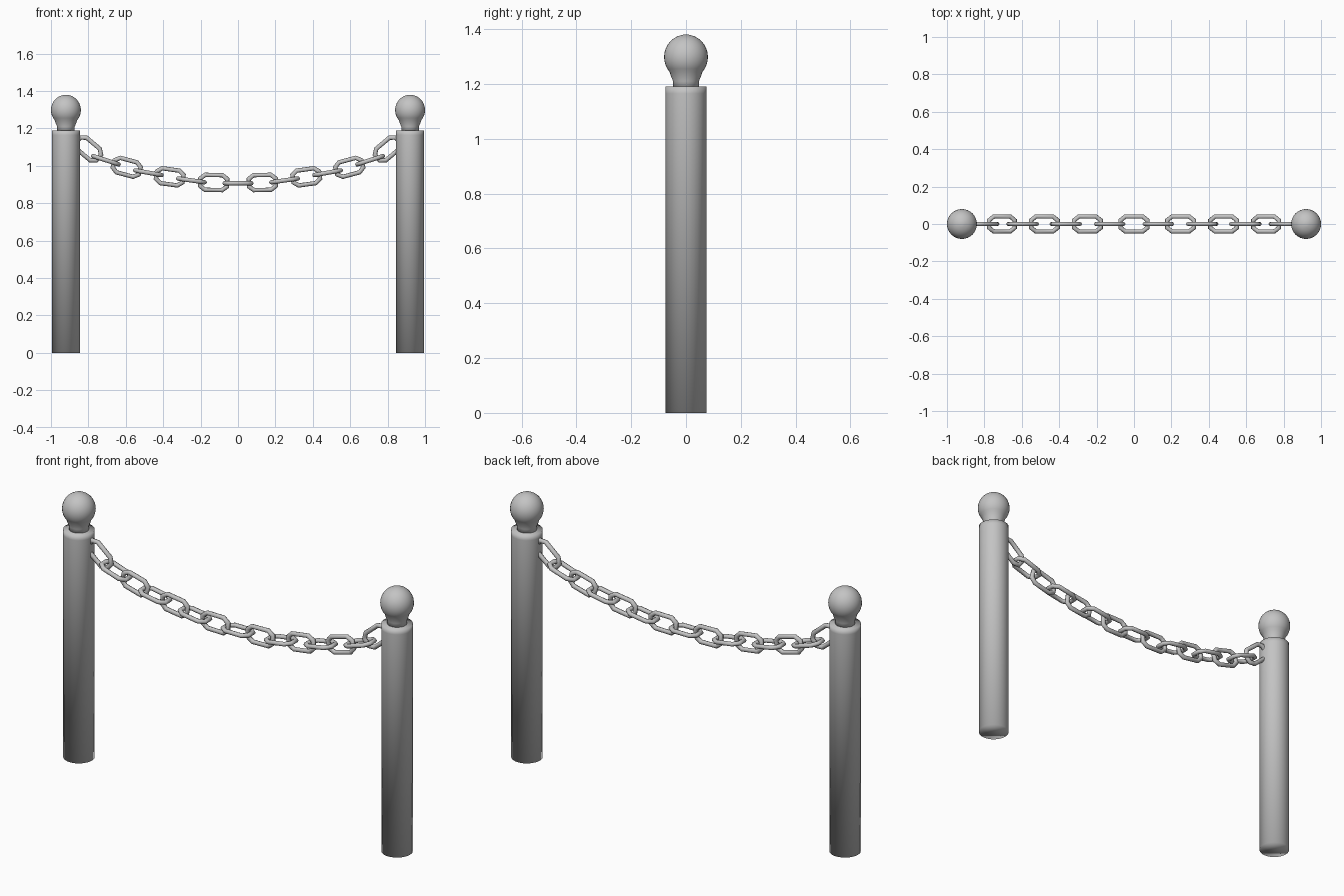
import bpy, bmesh
from math import cos, sin, pi, radians
from mathutils import Matrix, Vector

if "Cube" in bpy.data.objects:
    bpy.data.objects.remove(bpy.data.objects["Cube"], do_unlink=True)

metal = bpy.data.materials.new("grey metal")
metal.use_nodes = True
grey = (0.55, 0.55, 0.55, 1)
metal.diffuse_color = grey
metal.node_tree.nodes["Principled BSDF"].inputs["Base Color"].default_value = grey


def finish(name, bm, matrix):
    bmesh.ops.recalc_face_normals(bm, faces=bm.faces)
    for f in bm.faces:
        f.smooth = True
    me = bpy.data.meshes.new(name)
    bm.to_mesh(me)
    bm.free()
    me.materials.append(metal)
    ob = bpy.data.objects.new(name, me)
    ob.matrix_world = matrix
    bpy.context.collection.objects.link(ob)
    return ob


def skin(bm, rings, closed):
    """Bridge successive vertex rings with quads."""
    n = len(rings[0])
    pairs = list(zip(rings, rings[1:]))
    if closed:
        pairs.append((rings[-1], rings[0]))
    for a, b in pairs:
        for i in range(n):
            j = (i + 1) % n
            bm.faces.new((a[i], a[j], b[j], b[i]))


def lathe(name, profile, x, sides=32):
    bm = bmesh.new()
    rings = [[bm.verts.new((r * cos(2 * pi * i / sides), r * sin(2 * pi * i / sides), z))
              for i in range(sides)] for r, z in profile]
    skin(bm, rings, False)
    bm.faces.new(rings[0])
    bm.faces.new(rings[-1])
    return finish(name, bm, Matrix.Translation((x, 0, 0)))


def link(name, x, z, tilt, flat, wire=0.0115, sides=8):
    """Octagonal chain link: upright in the xz plane, or turned flat."""
    bm = bmesh.new()
    path = [(0.072, 0.02), (0.046, 0.04), (-0.046, 0.04), (-0.072, 0.02)]
    path += [(-px, -pz) for px, pz in path]
    pts = [Vector((px, 0, pz)) for px, pz in path]
    rings = []
    for i, p in enumerate(pts):
        d_in = (p - pts[i - 1]).normalized()
        d_out = (pts[(i + 1) % len(pts)] - p).normalized()
        along = (d_in + d_out).normalized()
        out = Vector((along.z, 0, -along.x)) / along.dot(d_in)  # mitred corner
        rings.append([bm.verts.new(p + out * wire * cos(2 * pi * k / sides)
                                   + Vector((0, wire * sin(2 * pi * k / sides), 0)))
                      for k in range(sides)])
    skin(bm, rings, True)
    turn = Matrix.Rotation(pi / 2 if flat else 0, 4, 'X')
    return finish(name, bm, Matrix.Translation((x, 0, z))
                  @ Matrix.Rotation(radians(tilt), 4, 'Y') @ turn)


# Post and finial profiles (radius, height)
post = [(0.075, 0), (0.075, 1.165), (0.075, 1.19)]
neck = [(0.047, 1.18), (0.047, 1.21), (0.055, 1.228)]
ball = [(0.08 * cos(a), 1.298 + 0.082 * sin(a))
        for a in (radians(-42 + 10.9 * i) for i in range(12))] + [(0.008, 1.38)]

# Hanging links of one half: x, z, tilt, lying flat
half_chain = [
    (0.80, 1.09, 40, False), (0.706, 1.03, 18, True), (0.595, 0.992, 15, False),
    (0.479, 0.963, 10, True), (0.365, 0.941, 8, False), (0.249, 0.922, 8, True),
    (0.13, 0.911, 1, False)]

for side, s in (("left", 1), ("right", -1)):
    lathe(side + "_post", post, s * 0.92)
    lathe(side + "_finial", neck + ball, s * 0.92)
    for n, (x, z, tilt, flat) in enumerate(half_chain):
        link(f"{side}_chain_link_{n + 1}", s * x, z, -s * tilt, flat)
link("middle_chain_link", 0, 0.907, 0, True)
